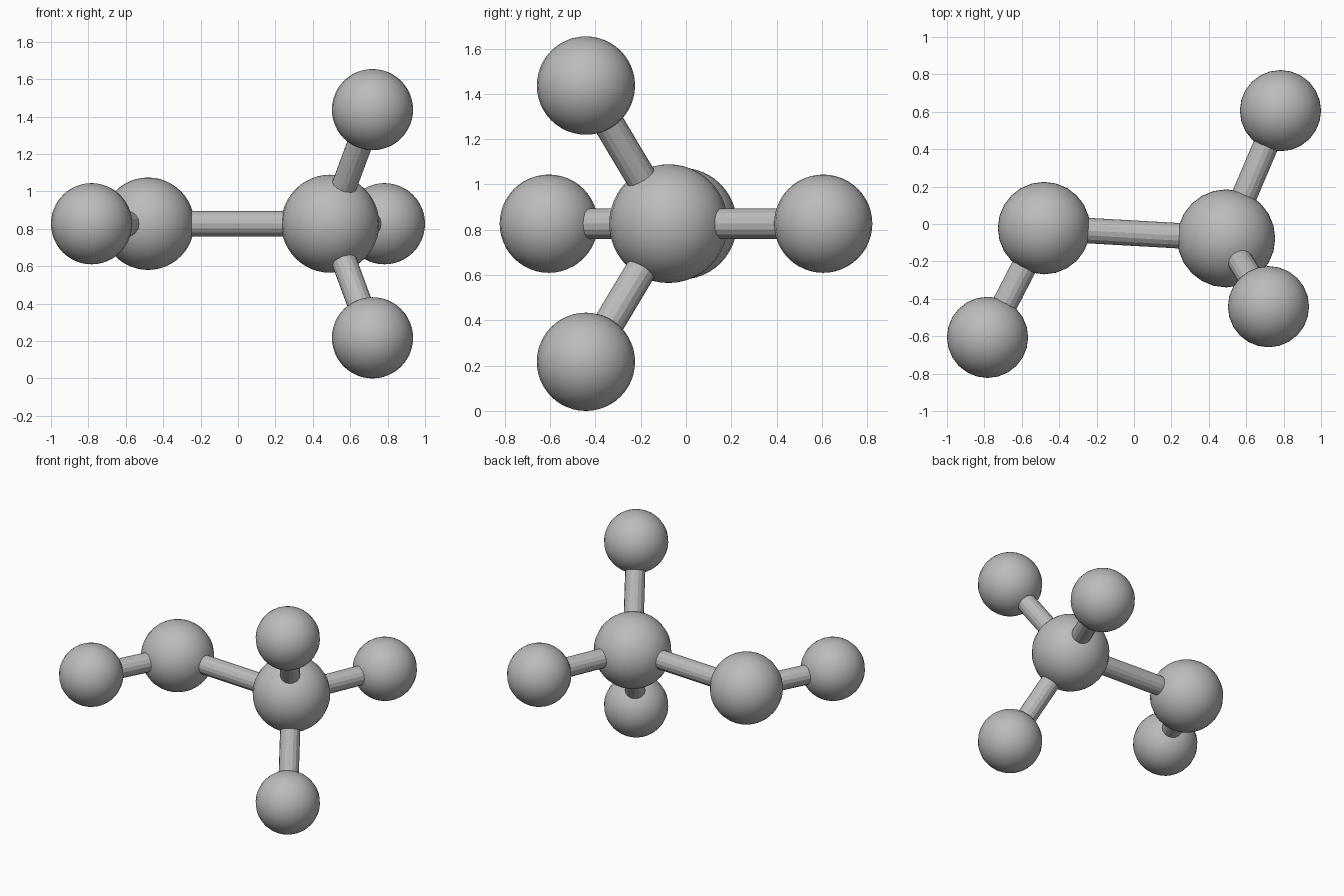
import bpy
from mathutils import Vector

cube = bpy.data.objects.get("Cube")
if cube:
    bpy.data.objects.remove(cube, do_unlink=True)

# One grey for everything
grey = bpy.data.materials.new("grey")
grey.use_nodes = True
colour = (0.5, 0.5, 0.5, 1)
grey.diffuse_color = colour
grey.node_tree.nodes["Principled BSDF"].inputs["Base Color"].default_value = colour

# Ball name: (centre, radius)
MID, SMALL = 0.827, 0.217
balls = {
    "main_ball": (Vector((0.493, -0.077, MID)), 0.262),
    "second_ball": (Vector((-0.481, -0.022, MID)), 0.247),
    "outer_ball": (Vector((-0.783, -0.606, MID)), SMALL),
    "back_ball": (Vector((0.783, 0.606, MID)), SMALL),
    "upper_ball": (Vector((0.719, -0.442, MID + 0.61)), SMALL),
    "lower_ball": (Vector((0.719, -0.442, MID - 0.61)), SMALL),
}


def add_ball(name, centre, radius):
    bpy.ops.mesh.primitive_uv_sphere_add(segments=24, ring_count=24, radius=radius, location=centre)
    ball = bpy.context.object
    ball.name = name
    ball.data.materials.append(grey)
    bpy.ops.object.shade_smooth()


def add_rod(name, start, end):
    axis = end - start
    bpy.ops.mesh.primitive_cylinder_add(vertices=16, radius=0.068, depth=axis.length,
                                        location=(start + end) / 2,
                                        rotation=axis.to_track_quat('Z', 'Y').to_euler())
    rod = bpy.context.object
    rod.name = name
    rod.data.materials.append(grey)


for name, (centre, radius) in balls.items():
    add_ball(name, centre, radius)

# Rods run between ball centres
rods = {
    "long_rod": ("main_ball", "second_ball"),
    "outer_rod": ("second_ball", "outer_ball"),
    "back_rod": ("main_ball", "back_ball"),
    "upper_rod": ("main_ball", "upper_ball"),
    "lower_rod": ("main_ball", "lower_ball"),
}
for name, (a, b) in rods.items():
    add_rod(name, balls[a][0], balls[b][0])
